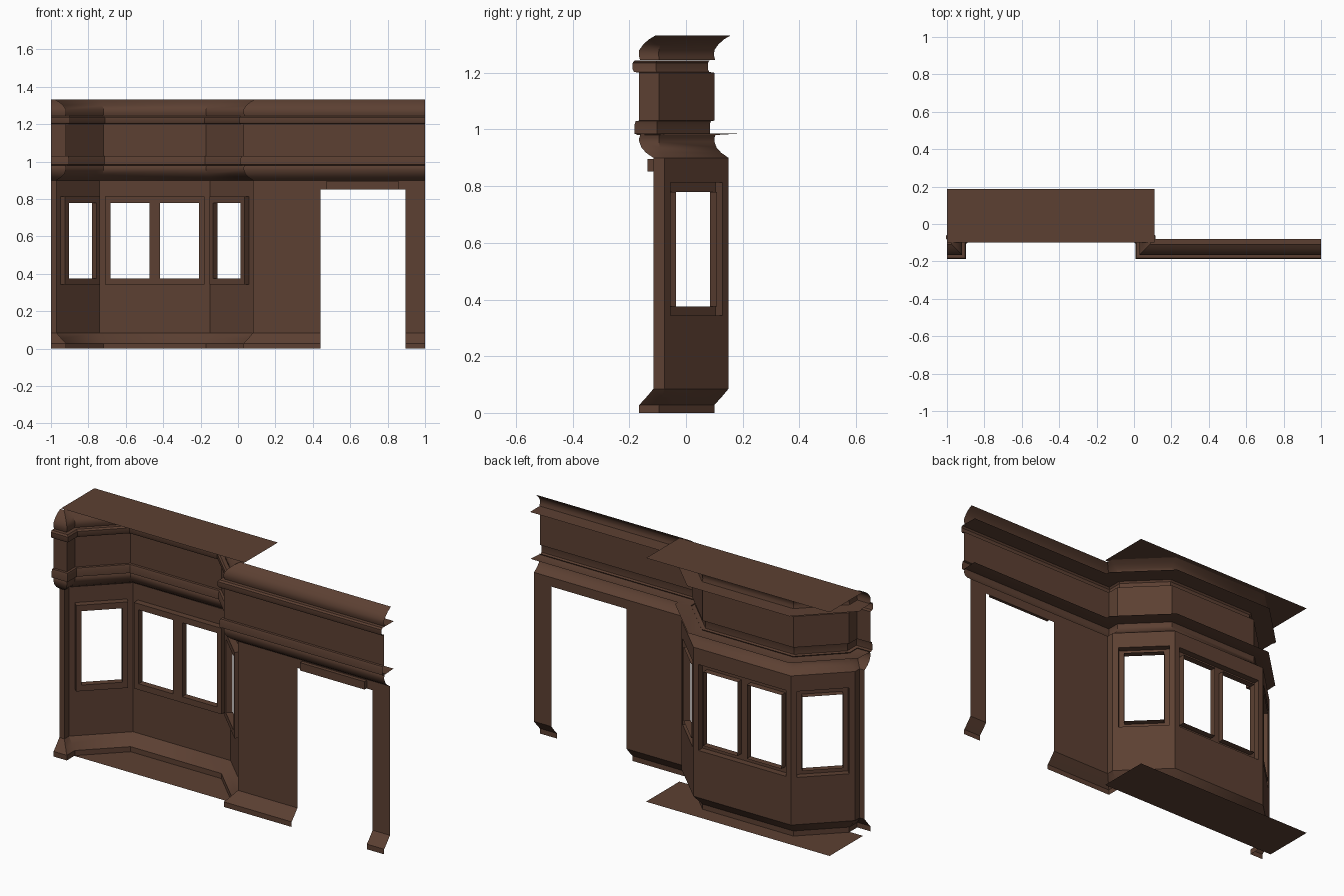
import bpy
import bmesh
from mathutils import Vector

cube = bpy.data.objects.get("Cube")
if cube:
    bpy.data.objects.remove(cube, do_unlink=True)

# Single painted wood colour
wood = bpy.data.materials.new("dark_brown_wood")
wood.use_nodes = True
colour = (0.107, 0.051, 0.032, 1)
wood.diffuse_color = colour
shader = wood.node_tree.nodes["Principled BSDF"]
shader.inputs["Base Color"].default_value = colour
shader.inputs["Roughness"].default_value = 0.8


def finish(name, bm, smooth=False):
    bmesh.ops.remove_doubles(bm, verts=bm.verts, dist=0.0002)
    mesh = bpy.data.meshes.new(name)
    bm.to_mesh(mesh)
    bm.free()
    mesh.materials.append(wood)
    obj = bpy.data.objects.new(name, mesh)
    bpy.context.collection.objects.link(obj)
    if smooth:
        bpy.ops.object.select_all(action="DESELECT")
        obj.select_set(True)
        bpy.context.view_layer.objects.active = obj
        bpy.ops.object.shade_smooth_by_angle(angle=0.6)
    return obj


def quad(bm, points):
    bm.faces.new([bm.verts.new(p) for p in points])


def sweep(name, path, profile):
    """Run an (offset, height) profile along a plan path with mitred corners."""
    pts = [Vector(p) for p in path]
    dirs = [(b - a).normalized() for a, b in zip(pts, pts[1:])]
    normals = [Vector((d.y, -d.x)) for d in dirs]
    bm = bmesh.new()
    rows = []
    for i, p in enumerate(pts):
        a = normals[max(i - 1, 0)]
        b = normals[min(i, len(normals) - 1)]
        miter = (a + b) / (1 + a.dot(b))
        rows.append([(*(p + miter * d), z) for d, z in profile])
    for r, s in zip(rows, rows[1:]):
        for k in range(len(profile) - 1):
            quad(bm, (r[k], s[k], s[k + 1], r[k + 1]))
    return finish(name, bm, True)


class Panel:
    """Upright wall plane addressed by distance along, height and depth to the front."""

    def __init__(self, start, end):
        self.a = Vector(start)
        self.d = (Vector(end) - self.a).normalized()
        self.length = (Vector(end) - self.a).length
        self.n = Vector((self.d.y, -self.d.x))

    def at(self, s, z, depth=0):
        return (*(self.a + self.d * s + self.n * depth), z)

    def sheet(self, bm, outer, holes, depth=0):
        """Flat sheet with rectangular holes, made from a grid of cells."""
        rects = [outer] + holes
        xs = sorted({v for r in rects for v in r[:2]})
        zs = sorted({v for r in rects for v in r[2:]})
        for s0, s1 in zip(xs, xs[1:]):
            for z0, z1 in zip(zs, zs[1:]):
                sm, zm = (s0 + s1) / 2, (z0 + z1) / 2
                if any(h[0] < sm < h[1] and h[2] < zm < h[3] for h in holes):
                    continue
                quad(bm, [self.at(s, z, depth) for s, z in
                          ((s0, z0), (s1, z0), (s1, z1), (s0, z1))])

    def ring(self, bm, rect, d0, d1):
        """Four sides joining a rectangle at two depths."""
        s0, s1, z0, z1 = rect
        loop = [(s0, z0), (s1, z0), (s1, z1), (s0, z1)]
        for p, q in zip(loop, loop[1:] + loop[:1]):
            quad(bm, (self.at(*p, d0), self.at(*q, d0),
                      self.at(*q, d1), self.at(*p, d1)))


# Plan of the wall with the recessed bay
BASE, HEAD = 0.085, 0.9
plan = [(-1, -.115), (-.97, -.115), (-.97, -.075), (-.74, .15),
        (-.15, .15), (.08, -.075), (.08, -.115), (1, -.115)]
DOOR = (.44, .895)
SILL, LINTEL, MARGIN, PROUD = .343, .813, .033, .035


def window_wall(name, start, end, inset, panes):
    """Wall section with a proud, hollow-backed window frame."""
    p = Panel(start, end)
    frame = (inset, p.length - inset, SILL, LINTEL)
    bm = bmesh.new()
    p.sheet(bm, (0, p.length, BASE, HEAD), [frame])
    finish(name + "_wall", bm)
    side = .028
    mullion = .055
    width = (frame[1] - frame[0] - 2 * side - mullion * (panes - 1)) / panes
    holes = []
    for i in range(panes):
        s = frame[0] + side + i * (width + mullion)
        holes.append((s, s + width, SILL + MARGIN, LINTEL - MARGIN))
    bm = bmesh.new()
    p.sheet(bm, frame, holes, PROUD)
    p.ring(bm, frame, 0, PROUD)
    for h in holes:
        p.ring(bm, h, PROUD, 0)
    finish(name + "_window_frame", bm)


window_wall("bay_right", plan[2], plan[3], .03, 1)
window_wall("bay_back", plan[3], plan[4], .03, 2)
window_wall("bay_left", plan[4], plan[5], .03, 1)

# Plain walls: end strip and the two square returns of the bay
for name, i in (("end_strip", 0), ("return_right", 1), ("return_left", 5)):
    p = Panel(plan[i], plan[i + 1])
    bm = bmesh.new()
    p.sheet(bm, (0, p.length, BASE, HEAD), [])
    finish(name, bm)

# Door wall with its opening and a lintel block
p = Panel(plan[6], plan[7])
x0 = plan[6][0]
bm = bmesh.new()
p.sheet(bm, (0, p.length, BASE, HEAD), [(DOOR[0] - x0, DOOR[1] - x0, BASE, .85)])
finish("door_wall", bm)
block = (.47 - x0, .86 - x0, .852, .895)
bm = bmesh.new()
p.sheet(bm, block, [], .02)
p.ring(bm, block, 0, .02)
finish("door_lintel", bm)

# Skirting either side of the door
skirting = [(.05, 0), (.05, .028), (.026, .054), (0, BASE)]
sweep("skirting_main", plan[:7] + [(DOOR[0], -.115)], skirting)
sweep("skirting_pillar", [(DOOR[1], -.115), plan[7]], skirting)

# Entablature: lower cove, lower moulding, frieze, upper moulding, top cove
sweep("lower_cove", plan,
      [(0, HEAD), (.026, .918), (.042, .936), (.05, .957), (.05, .97), (.045, .985)])
sweep("lower_moulding", plan,
      [(-.03, .985), (.055, .98), (.066, .985), (.066, 1.018), (.062, 1.03), (.05, 1.031)])
sweep("frieze", plan, [(.05, 1.031), (.05, 1.2)])
sweep("upper_moulding", plan,
      [(.05, 1.2), (.068, 1.203), (.073, 1.212), (.073, 1.235), (.066, 1.244), (-.034, 1.243)])
sweep("top_cove", plan,
      [(.047, 1.245), (.051, 1.26), (.05, 1.28), (.036, 1.3), (.016, 1.318), (-.008, 1.332)])

# Thin floor and roof sheets over the bay
for name, z in (("bay_floor", 0), ("bay_roof", 1.332)):
    bm = bmesh.new()
    quad(bm, ((-1, -.1, z), (.11, -.1, z), (.11, .188, z), (-1, .188, z)))
    finish(name, bm)
